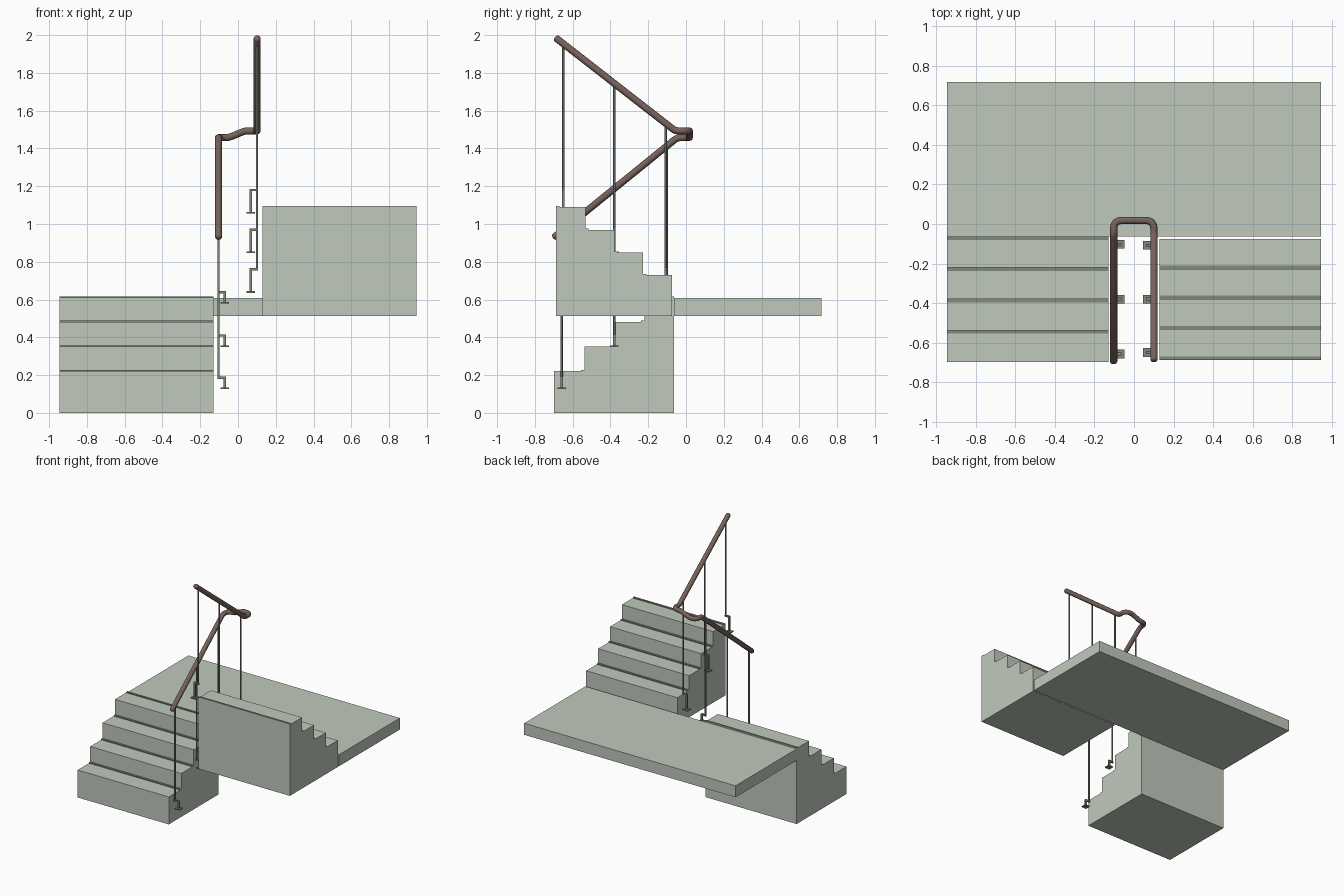
import bpy, bmesh, math
from mathutils import Vector

if "Cube" in bpy.data.objects:
    bpy.data.objects.remove(bpy.data.objects["Cube"])


def material(name, rgb):
    m = bpy.data.materials.new(name)
    m.diffuse_color = (*rgb, 1)
    m.use_nodes = True
    m.node_tree.nodes["Principled BSDF"].inputs["Base Color"].default_value = m.diffuse_color
    return m


STONE = material("grey green stone", (0.53, 0.59, 0.515))
WOOD = material("brown handrail", (0.18, 0.122, 0.105))
METAL = material("olive metal", (0.22, 0.25, 0.195))


def finish(name, bm, *mats):
    bmesh.ops.recalc_face_normals(bm, faces=bm.faces[:])
    me = bpy.data.meshes.new(name)
    bm.to_mesh(me)
    bm.free()
    for m in mats:
        me.materials.append(m)
    ob = bpy.data.objects.new(name, me)
    bpy.context.collection.objects.link(ob)
    return ob


def add_box(bm, lo, hi):
    vs = bmesh.ops.create_cube(bm, size=1)["verts"]
    for v in vs:
        v.co = [l + (c + 0.5) * (h - l) for c, l, h in zip(v.co, lo, hi)]


def add_rod(bm, x, y, z0, z1, r):
    vs = bmesh.ops.create_cone(bm, cap_ends=True, segments=8, radius1=r,
                               radius2=r, depth=z1 - z0)["verts"]
    bmesh.ops.translate(bm, verts=vs, vec=(x, y, (z0 + z1) / 2))


def flight(name, x0, x1, base, ys, tops):
    """Extruded stair profile with a raised dark strip at the far edge of each tread."""
    d = math.copysign(0.017, ys[1] - ys[0])
    pts = [(ys[0], base)]
    for y0, y1, z in zip(ys, ys[1:], tops):
        pts += [(y0, z), (y1 - d, z), (y1 - d, z + 0.006), (y1, z + 0.006)]
    pts.append((ys[-1], base))
    bm = bmesh.new()
    face = bm.faces.new([bm.verts.new((x0, y, z)) for y, z in pts])
    ext = bmesh.ops.extrude_face_region(bm, geom=[face])["geom"]
    bmesh.ops.translate(bm, vec=(x1 - x0, 0, 0),
                        verts=[g for g in ext if isinstance(g, bmesh.types.BMVert)])
    # the narrow strip faces take the dark colour
    for f in bm.faces:
        span = [max(v.co[i] for v in f.verts) - min(v.co[i] for v in f.verts) for i in (1, 2)]
        f.material_index = int(max(span) < 0.02)
    return finish(name, bm, STONE, METAL)


# Stair flights and landing
flight("lower_flight", -0.945, -0.13, 0.0,
       [-0.698, -0.538, -0.38, -0.221, -0.063], [0.222, 0.351, 0.482, 0.611])
flight("upper_flight", 0.13, 0.945, 0.514,
       [-0.075, -0.227, -0.379, -0.532, -0.687], [0.729, 0.849, 0.969, 1.089])
bm = bmesh.new()
add_box(bm, (-0.945, -0.063, 0.514), (0.945, 0.717, 0.607))
finish("landing", bm, STONE)


# Handrail: swept tube with rounded bends and domed ends
def rounded(points, radii, n=8):
    pts = [Vector(p) for p in points]
    out = [pts[0]]
    for a, b, c, r in zip(pts, pts[1:], pts[2:], radii):
        p, q = b + (a - b).normalized() * r, b + (c - b).normalized() * r
        out += [p * (1 - t) ** 2 + b * 2 * t * (1 - t) + q * t * t
                for t in (i / n for i in range(n + 1))]
    return out + [pts[-1]]


R, SIDES = 0.0185, 16
path = rounded([(-0.103, -0.695, 0.932), (-0.103, -0.047, 1.457), (-0.103, 0.018, 1.457),
                (-0.045, 0.018, 1.459), (0.035, 0.018, 1.492), (0.101, 0.018, 1.493),
                (0.101, -0.057, 1.493), (0.101, -0.685, 1.982)],
               [0.018, 0.045, 0.012, 0.012, 0.045, 0.018])
radii = [R] * len(path)
start, end = (path[0] - path[1]).normalized(), (path[-1] - path[-2]).normalized()
p0, p1 = path[0].copy(), path[-1].copy()
for a in (0.5, 1.0, 1.4):
    off, r = R * 0.6 * math.sin(a), R * math.cos(a)
    path = [p0 + start * off] + path + [p1 + end * off]
    radii = [r] + radii + [r]
bm = bmesh.new()
rings = []
normal = Vector((1, 0, 0))
for i, (p, r) in enumerate(zip(path, radii)):
    t = (path[min(i + 1, len(path) - 1)] - path[max(i - 1, 0)]).normalized()
    normal = (normal - t * normal.dot(t)).normalized()
    side = t.cross(normal)
    rings.append([bm.verts.new(p + r * (normal * math.cos(a) + side * math.sin(a)))
                  for a in (2 * math.pi * k / SIDES for k in range(SIDES))])
for r0, r1 in zip(rings, rings[1:]):
    for k in range(SIDES):
        j = (k + 1) % SIDES
        bm.faces.new((r0[k], r0[j], r1[j], r1[k]))
bm.faces.new(rings[0])
bm.faces.new(rings[-1])
rail = finish("handrail", bm, WOOD)


# Balusters: thin rod, sideways arm, short stub and foot plate
def baluster(name, x, foot_x, y, foot, arm, top):
    bm = bmesh.new()
    add_rod(bm, x, y, arm - 0.006, top, 0.006)
    add_box(bm, (min(x, foot_x) - 0.006, y - 0.007, arm - 0.006),
            (max(x, foot_x) + 0.006, y + 0.007, arm + 0.006))
    add_box(bm, (foot_x - 0.007, y - 0.007, foot), (foot_x + 0.007, y + 0.007, arm))
    add_box(bm, (foot_x - 0.022, y - 0.022, foot - 0.004),
            (foot_x + 0.022, y + 0.022, foot + 0.004))
    return finish(name, bm, METAL)


balusters = []
for i, (y, foot) in enumerate([(-0.658, 0.13), (-0.38, 0.354), (-0.102, 0.582)]):
    balusters.append(baluster(f"lower_baluster_{i + 1}", -0.103, -0.07, y, foot,
                              foot + 0.056, 0.932 + (y + 0.695) * 0.81))
for i, (y, foot) in enumerate([(-0.107, 0.64), (-0.38, 0.85), (-0.65, 1.06)]):
    balusters.append(baluster(f"upper_baluster_{i + 1}", 0.1, 0.068, y, foot,
                              foot + 0.12, 1.493 - (y + 0.057) * 0.779))

# Smooth shading on the round parts
for ob in [rail] + balusters:
    ob.select_set(True)
bpy.context.view_layer.objects.active = rail
bpy.ops.object.shade_smooth_by_angle(angle=math.radians(46))
